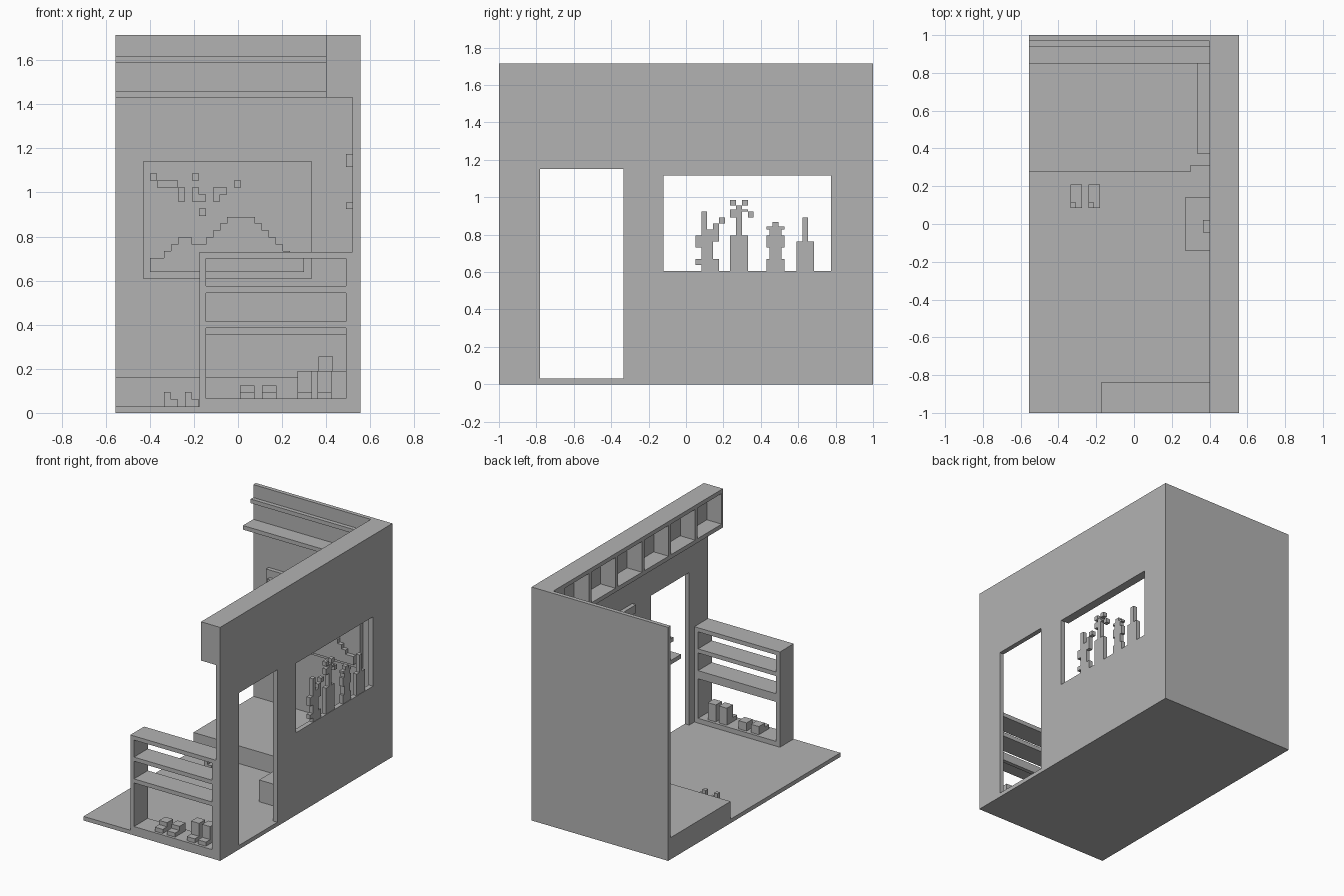
import bpy
import bmesh

old = bpy.data.objects.get("Cube")
if old:
    bpy.data.objects.remove(old, do_unlink=True)

gray = bpy.data.materials.new("plain_gray")
gray.use_nodes = True
gray.diffuse_color = (0.45, 0.45, 0.45, 1)
gray.node_tree.nodes["Principled BSDF"].inputs["Base Color"].default_value = (0.45, 0.45, 0.45, 1)


def boxes(name, spans):
    """One object made of boxes, each given as x, y and z ranges."""
    bm = bmesh.new()
    for xs, ys, zs in spans:
        verts = bmesh.ops.create_cube(bm, size=1)["verts"]
        for v in verts:
            v.co = [r[0] if c < 0 else r[1] for c, r in zip(v.co, (xs, ys, zs))]
    mesh = bpy.data.meshes.new(name)
    bm.to_mesh(mesh)
    bm.free()
    mesh.materials.append(gray)
    obj = bpy.data.objects.new(name, mesh)
    bpy.context.collection.objects.link(obj)
    return obj


def box(name, xs, ys, zs):
    return boxes(name, [(xs, ys, zs)])


def cut(obj, spans):
    """Cut box-shaped openings out of an object."""
    cutter = boxes(obj.name + "_cutter", spans)
    cutter.hide_render = True
    mod = obj.modifiers.new("openings", "BOOLEAN")
    mod.operation, mod.solver, mod.object = "DIFFERENCE", "EXACT", cutter
    graph = bpy.context.evaluated_depsgraph_get()
    mesh = bpy.data.meshes.new_from_object(obj.evaluated_get(graph))
    obj.modifiers.clear()
    obj.data = mesh
    bpy.data.objects.remove(cutter, do_unlink=True)


def prism(name, outline, y0, y1):
    """Extrude an x-z outline from y1 forward to y0."""
    bm = bmesh.new()
    face = bm.faces.new([bm.verts.new((x, y1, z)) for x, z in outline])
    new = bmesh.ops.extrude_face_region(bm, geom=[face])["geom"]
    for v in new:
        if isinstance(v, bmesh.types.BMVert):
            v.co.y = y0
    bmesh.ops.recalc_face_normals(bm, faces=bm.faces)
    mesh = bpy.data.meshes.new(name)
    bm.to_mesh(mesh)
    bm.free()
    mesh.materials.append(gray)
    bpy.context.collection.objects.link(bpy.data.objects.new(name, mesh))


# Room shell
L, R, IN, TOP = -0.555, 0.555, 0.52, 1.715
box("floor", (L, R), (-1, 1), (0, 0.03))
box("back_wall", (L, R), (0.97, 1), (0, TOP))
wall = box("side_wall", (IN, R), (-1, 1), (0, TOP))
cut(wall, [((0.4, 0.7), (-0.78, -0.335), (0.03, 1.15)),
           ((0.4, 0.7), (-0.12, 0.775), (0.605, 1.115))])

# Overhead row of open cubbies
header = box("overhead_cubbies", (0.4, R), (-1, 1), (1.43, TOP))
pitch = 1.85 / 6
cut(header, [((0.3, 0.52), (-0.985 + i * pitch, -1.015 + (i + 1) * pitch), (1.46, 1.685))
             for i in range(6)])

# Ledges high on the back wall
box("lower_ledge", (L, 0.4), (0.85, 0.97), (1.43, 1.46))
box("upper_ledge", (L, 0.4), (0.94, 0.97), (1.59, 1.62))

# Open bookcase by the doorway
case = box("bookcase", (-0.175, IN), (-1, -0.84), (0.03, 0.73))
cut(case, [((-0.145, 0.49), (-1.1, -0.7), zs)
           for zs in ((0.065, 0.385), (0.415, 0.545), (0.575, 0.7))])
box("shelf_lip", (-0.145, 0.49), (-0.87, -0.84), (0.355, 0.385))

# Shoes and boots on the bottom shelf
for name, x, top in (("shoe", 0.01, 0.125), ("shoe", 0.11, 0.125),
                     ("boot", 0.27, 0.19), ("boot", 0.36, 0.19)):
    boxes(name, [((x, x + 0.065), (-0.93, -0.86), (0.06, top)),
                 ((x, x + 0.065), (-0.98, -0.93), (0.06, 0.095))])

# Slippers on the floor
for x in (-0.335, -0.24):
    boxes("slipper", [((x, x + 0.06), (0.085, 0.21), (0.03, 0.062)),
                      ((x, x + 0.028), (0.085, 0.115), (0.062, 0.095))])

# Sleeping platform, corner bench and low table
box("platform", (L, 0.3), (0.275, 0.97), (0.03, 0.16))
box("corner_bench", (0.3, IN), (0.31, 0.97), (0.03, 0.16))
box("bench_cushion", (0.335, IN), (0.37, 0.97), (0.16, 0.19))
box("low_table", (0.27, IN), (-0.14, 0.14), (0.03, 0.19))
box("cup", (0.365, 0.43), (-0.045, 0.02), (0.19, 0.255))

# Small wall fittings
box("window_rail", (0.49, IN), (-0.12, 0.775), (1.115, 1.175))
box("wall_switch", (0.49, IN), (-0.25, -0.22), (0.925, 0.955))

# Stepped landscape panel
box("panel", (-0.43, 0.335), (0.94, 0.97), (0.61, 1.14))
U, X0, Z0 = 0.0318, -0.4, 0.64
steps = [int(c) for c in "2234554456788887654322"]
outline = [(X0, Z0)]
for i, h in enumerate(steps):
    for x in (X0 + i * U, X0 + (i + 1) * U):
        outline.append((x, Z0 + h * 0.0312))
outline.append((X0 + len(steps) * U, Z0))
prism("mountain", outline, 0.91, 0.94)

clouds = [(0, 13, 1, 1), (1, 12, 3, 1), (4, 10, 1, 2), (6, 13, 1, 1), (6, 10, 1, 2),
          (7, 10, 1, 1), (9, 10, 1, 2), (10, 11, 1, 1), (12, 12, 1, 1), (7, 8, 1, 1)]
boxes("clouds", [((X0 + c * U, X0 + (c + w) * U), (0.91, 0.94),
                  (Z0 + r * U, Z0 + (r + h) * U)) for c, r, w, h in clouds])

# Blocky plants and vases in the window: column, row, width, height in units
plants = {
    "leafy_plant": (0.05, [(1, 0, 3, 2), (0, 1, 1, 1), (1, 2, 2, 5), (0, 4, 1, 2), (3, 5, 1, 2),
                           (1, 7, 1, 3), (3, 7, 1, 1), (4, 8, 1, 1)]),
    "flower_vase": (0.235, [(0, 0, 3, 6), (1, 6, 1, 5), (0, 11, 1, 1), (2, 11, 1, 1),
                            (0, 9, 1, 1), (3, 9, 1, 1), (0, 10, 3, 0.4)]),
    "round_plant": (0.43, [(0, 0, 3, 2), (0.5, 2, 2, 2), (0, 4, 3, 2), (0, 7, 3, 0.5),
                           (0.5, 6, 2, 1), (1, 7, 1, 1.3)]),
    "bottle": (0.59, [(0, 0, 3, 5), (1, 5, 1, 4)]),
}
for name, (y, cells) in plants.items():
    boxes(name, [((0.522, 0.552), (y + c * U, y + (c + w) * U),
                  (0.605 + r * U, 0.605 + (r + h) * U)) for c, r, w, h in cells])
